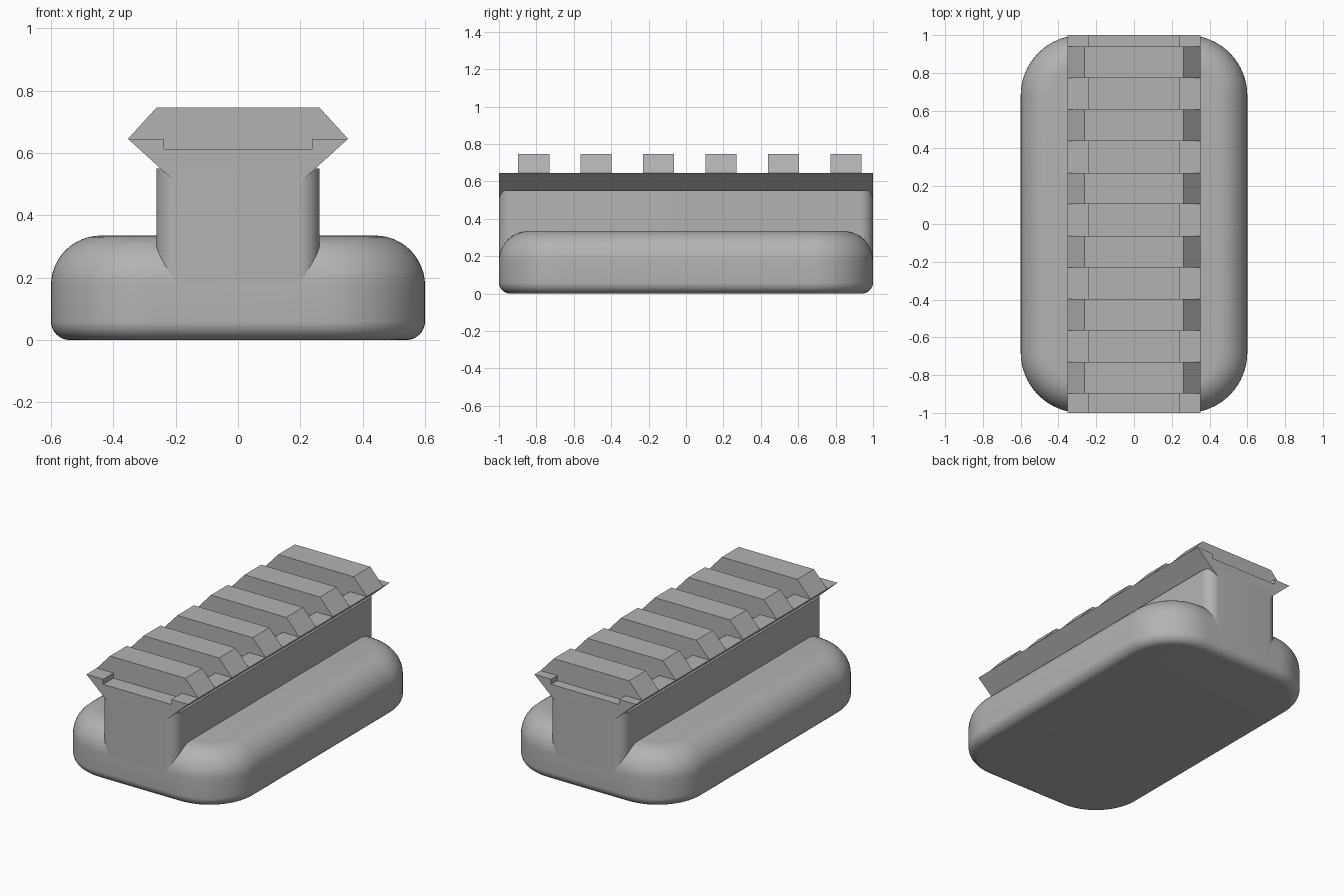
import bpy, bmesh, math

if "Cube" in bpy.data.objects:
    bpy.data.objects.remove(bpy.data.objects["Cube"])

grey = bpy.data.materials.new("plain grey")
grey.diffuse_color = (0.45, 0.45, 0.45, 1)
grey.use_nodes = True
grey.node_tree.nodes["Principled BSDF"].inputs["Base Color"].default_value = grey.diffuse_color


def finish(bm, name, smooth=False):
    bmesh.ops.recalc_face_normals(bm, faces=bm.faces)
    me = bpy.data.meshes.new(name)
    bm.to_mesh(me)
    bm.free()
    ob = bpy.data.objects.new(name, me)
    bpy.context.collection.objects.link(ob)
    me.materials.append(grey)
    if smooth:
        bpy.ops.object.select_all(action='DESELECT')
        ob.select_set(True)
        bpy.context.view_layer.objects.active = ob
        bpy.ops.object.shade_smooth_by_angle(angle=math.radians(35))
    return ob


def rounded_rect(hx, hy, r, z, n):
    pts = []
    for q, (sx, sy) in enumerate([(1, 1), (-1, 1), (-1, -1), (1, -1)]):
        for i in range(n + 1):
            a = math.pi / 2 * (q + i / n)
            pts.append((sx * (hx - r) + r * math.cos(a),
                        sy * (hy - r) + r * math.sin(a), z))
    return pts


def loft(name, rings):
    bm = bmesh.new()
    loops = [[bm.verts.new(p) for p in ring] for ring in rings]
    for a, b in zip(loops, loops[1:]):
        for i in range(len(a)):
            j = (i + 1) % len(a)
            bm.faces.new((a[i], a[j], b[j], b[i]))
    bm.faces.new(loops[0][::-1])
    bm.faces.new(loops[-1])
    return finish(bm, name, True)


def prism(bm, profile, y0, y1):
    a = [bm.verts.new((x, y0, z)) for x, z in profile]
    b = [bm.verts.new((x, y1, z)) for x, z in profile]
    for i in range(len(a)):
        j = (i + 1) % len(a)
        bm.faces.new((a[i], a[j], b[j], b[i]))
    bm.faces.new(a)
    bm.faces.new(b[::-1])


def mirrored(half):
    return half + [(-x, z) for x, z in reversed(half)]


# Base: rounded slab with small lower fillet and large upper fillet
H, LOW, UP, N = 0.335, 0.06, 0.16, 12
steps = [math.pi / 2 * i / N for i in range(N + 1)]
section = [(LOW * (1 - math.sin(a)), LOW * (1 - math.cos(a))) for a in steps]
section += [(UP * (1 - math.cos(a)), H - UP * (1 - math.sin(a))) for a in steps]
loft("base", [rounded_rect(0.6 - d, 1 - d, 0.32 - d, z, 16) for d, z in section])

# Stem: upright web with rounded vertical corners
loft("stem", [rounded_rect(0.262, 1, 0.07, z, 10) for z in (0.1, 0.55)])

# Rail: dovetail bar with a shallow channel along the top
bm = bmesh.new()
prism(bm, mirrored([(0.19, 0.497), (0.353, 0.645), (0.237, 0.645), (0.237, 0.613)]), -1, 1)
finish(bm, "rail")

# Teeth: six bevelled cross bars
bm = bmesh.new()
for i in range(6):
    y = -0.897 + 0.334 * i
    prism(bm, mirrored([(0.237, 0.613), (0.237, 0.645), (0.353, 0.645), (0.262, 0.745)]), y, y + 0.166)
finish(bm, "rail_teeth")
